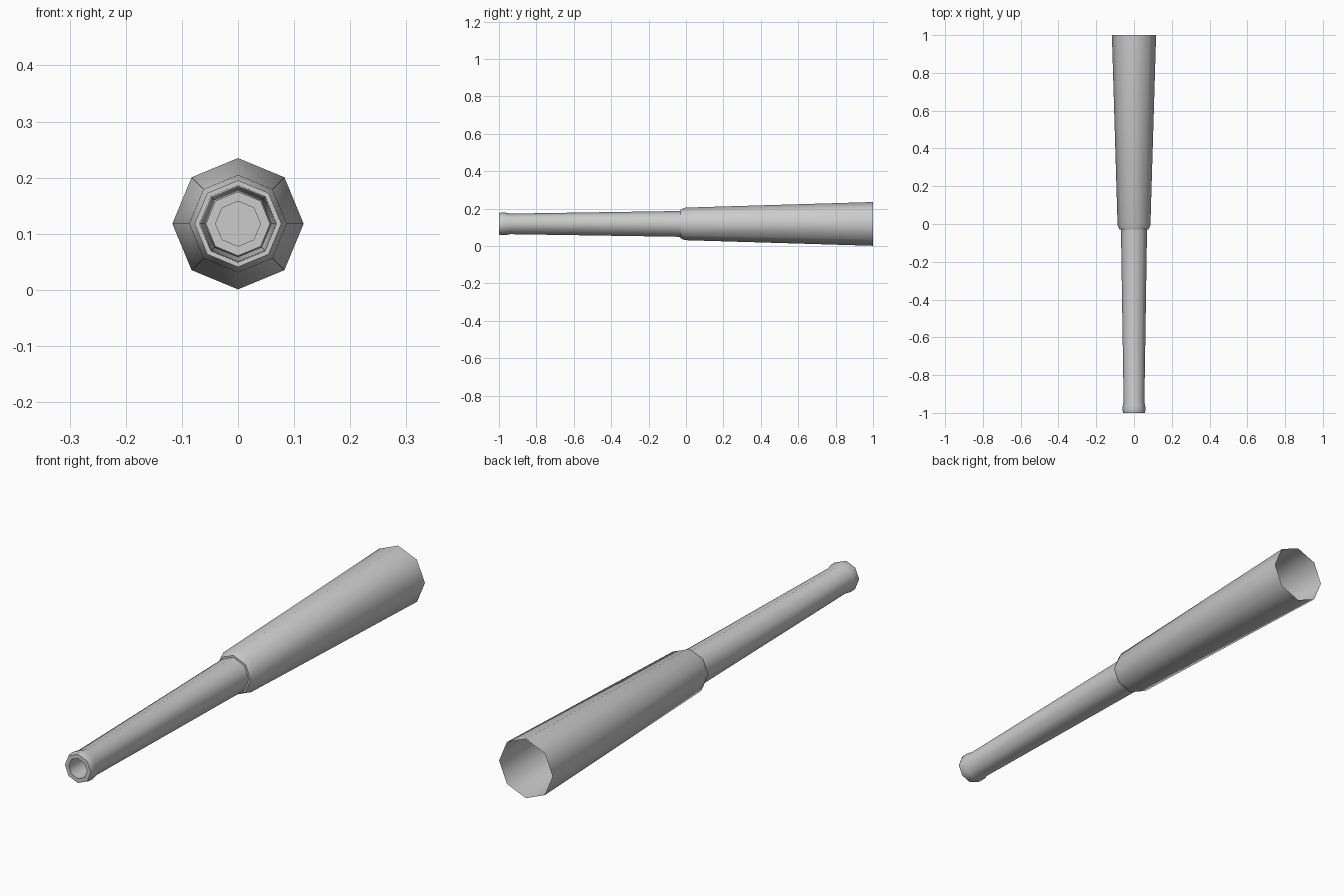
import bpy, bmesh, math

if "Cube" in bpy.data.objects:
    bpy.data.objects.remove(bpy.data.objects["Cube"])

SIDES = 8
AXIS_Z = 0.118


def lathe(name, profile, cap_end=False):
    """Sweep (y, radius) points round the long axis with eight sides."""
    bm = bmesh.new()
    rings = []
    for y, r in profile:
        rings.append([bm.verts.new((r * math.sin(math.tau * i / SIDES), y,
                                    AXIS_Z + r * math.cos(math.tau * i / SIDES)))
                      for i in range(SIDES)])
    for a, b in zip(rings, rings[1:]):
        for i in range(SIDES):
            j = (i + 1) % SIDES
            bm.faces.new((a[i], a[j], b[j], b[i]))
    if cap_end:
        bm.faces.new(rings[-1])
    bmesh.ops.recalc_face_normals(bm, faces=bm.faces[:])
    # make the outer wall face outwards
    first = bm.faces[:][0]
    c = first.calc_center_median()
    if first.normal.x * c.x + first.normal.z * (c.z - AXIS_Z) < 0:
        bmesh.ops.reverse_faces(bm, faces=bm.faces[:])
    mesh = bpy.data.meshes.new(name)
    bm.to_mesh(mesh)
    bm.free()
    obj = bpy.data.objects.new(name, mesh)
    bpy.context.collection.objects.link(obj)
    bpy.ops.object.select_all(action='DESELECT')
    obj.select_set(True)
    bpy.context.view_layer.objects.active = obj
    bpy.ops.object.shade_smooth_by_angle(angle=math.radians(48))
    return obj


# One open-backed shell: breech sleeve, stepped collar, thin tube, muzzle, bore
lathe("tapered_barrel", [
    (1.0, 0.117), (-0.005, 0.087),                      # breech sleeve
    (-0.03, 0.077), (-0.03, 0.069),                     # collar step
    (-0.94, 0.055), (-0.965, 0.060), (-0.99, 0.060),    # tube and muzzle flare
    (-1.0, 0.057), (-1.0, 0.040),                       # muzzle face
    (-0.88, 0.040),                                     # bore
], cap_end=True)
